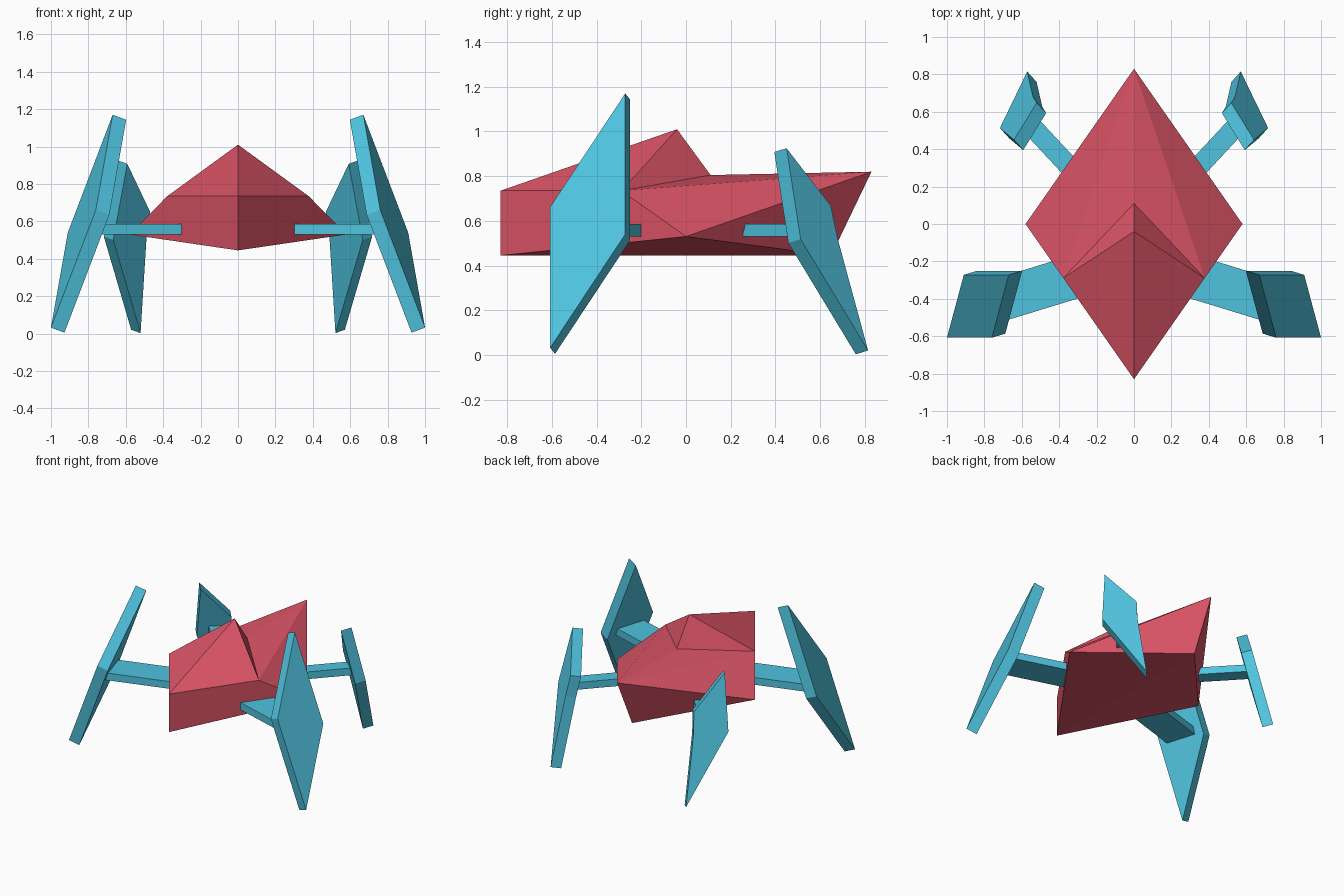
import bpy, bmesh
from mathutils import Vector

if "Cube" in bpy.data.objects:
    bpy.data.objects.remove(bpy.data.objects["Cube"])


def material(name, rgb):
    m = bpy.data.materials.new(name)
    m.diffuse_color = (*rgb, 1.0)
    m.use_nodes = True
    m.node_tree.nodes["Principled BSDF"].inputs["Base Color"].default_value = m.diffuse_color
    return m


red = material("coral_red", (0.72, 0.09, 0.135))
blue = material("sky_blue", (0.08, 0.55, 0.74))


def finish(name, bm, mat):
    """Turn a closed bmesh into a flat-shaded object."""
    bmesh.ops.recalc_face_normals(bm, faces=bm.faces)
    me = bpy.data.meshes.new(name)
    bm.to_mesh(me)
    bm.free()
    me.materials.append(mat)
    ob = bpy.data.objects.new(name, me)
    bpy.context.collection.objects.link(ob)
    return ob


def slab(name, outline, thickness):
    """Extrude an outline along a vector, on the left and right sides."""
    bm = bmesh.new()
    for side in (1, -1):
        flip = Vector((side, 1, 1))
        a = [bm.verts.new(Vector(p) * flip) for p in outline]
        b = [bm.verts.new((Vector(p) + Vector(thickness)) * flip) for p in outline]
        n = len(a)
        bm.faces.new(a)
        bm.faces.new(b[::-1])
        for i in range(n):
            j = (i + 1) % n
            bm.faces.new((a[i], b[i], b[j], a[j]))
    return finish(name, bm, blue)


def strut(name, start, end, width):
    """Flat horizontal bar between two plan points."""
    s, e = Vector((*start, 0.53)), Vector((*end, 0.53))
    d = (e - s).normalized()
    w = Vector((-d.y, d.x, 0)) * width / 2
    return slab(name, [s - w, e - w, e + w, s + w], (0, 0, 0.055))


# Faceted hull: centre-line points and mirrored side points
bm = bmesh.new()
centre = {
    "nose": (0, -0.83, 0.735), "keel_front": (0, -0.83, 0.445),
    "peak": (0, -0.04, 1.01), "dip": (0, 0.11, 0.805),
    "tail": (0, 0.83, 0.82), "keel_back": (0, 0.65, 0.445),
}
c = {k: bm.verts.new(p) for k, p in centre.items()}
for side in (1, -1):
    v = dict(c)
    v["shoulder"] = bm.verts.new((side * 0.378, -0.289, 0.735))
    v["flank"] = bm.verts.new((side * 0.58, 0, 0.53))
    for face in (
        ("nose", "keel_front", "flank", "shoulder"),
        ("nose", "shoulder", "peak"),
        ("peak", "shoulder", "dip"),
        ("dip", "shoulder", "tail"),
        ("shoulder", "flank", "tail"),
        ("flank", "keel_back", "tail"),
        ("keel_front", "keel_back", "flank"),
    ):
        bm.faces.new([v[k] for k in face])
finish("hull", bm, red)

# Large slanted front fins
slab("front_fins",
     [(0.67, -0.272, 1.17), (0.76, -0.608, 0.662),
      (1.0, -0.608, 0.032), (0.91, -0.272, 0.54)],
     (-0.072, 0.022, -0.027))

# Smaller five-sided rear fins
slab("rear_fins",
     [(0.642, 0.45, 0.925), (0.717, 0.513, 0.518), (0.571, 0.815, 0.02),
      (0.54, 0.68, 0.516), (0.52, 0.648, 0.668)],
     (-0.05, -0.055, -0.017))

# Struts joining the fins to the hull
strut("front_struts", (0.33, -0.287), (0.79, -0.428), 0.23)
strut("rear_struts", (0.26, 0.215), (0.60, 0.58), 0.106)
